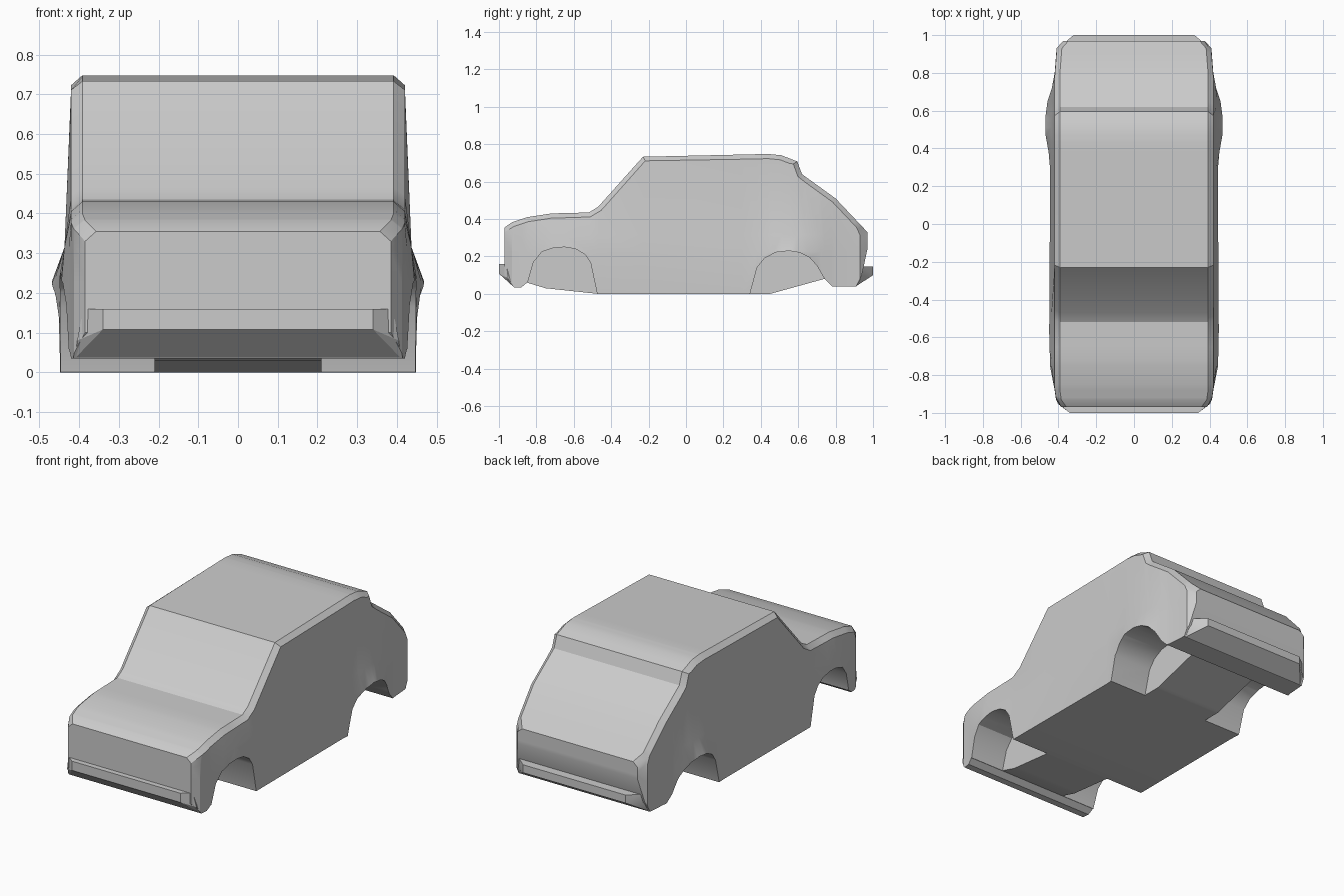
import bpy, bmesh
from mathutils import Vector

if "Cube" in bpy.data.objects:
    bpy.data.objects.remove(bpy.data.objects["Cube"])

# Side profile (y, z): upper line, lower line; and plan outline (y, half width)
TOP = [(-.97, .355), (-.93, .383), (-.85, .41), (-.72, .43), (-.52, .435), (-.47, .465),
       (-.23, .733), (.44, .748), (.51, .741), (.595, .708), (.62, .64), (.80, .51), (.97, .33)]
BOTTOM = [(-.97, .10), (-.92, .035), (-.88, .035), (-.85, .06), (-.75, .03), (-.47, 0),
          (.45, 0), (.74, .08), (.78, .04), (.91, .04), (.94, .10), (.97, .24)]
WIDTH = [(-.97, .385), (-.93, .413), (-.88, .42), (-.75, .445), (-.65, .452), (-.47, .447),
         (.30, .445), (.38, .452), (.47, .468), (.56, .470), (.65, .458), (.72, .435),
         (.80, .42), (.93, .41), (.97, .375)]


def at(line, y):
    for (y0, v0), (y1, v1) in zip(line, line[1:]):
        if y <= y1:
            return v0 + (v1 - v0) * (y - y0) / (y1 - y0)
    return line[-1][1]


def make(name, bm):
    bmesh.ops.recalc_face_normals(bm, faces=bm.faces)
    mesh = bpy.data.meshes.new(name)
    bm.to_mesh(mesh)
    bm.free()
    ob = bpy.data.objects.new(name, mesh)
    bpy.context.collection.objects.link(ob)
    return ob


def activate(ob):
    bpy.ops.object.select_all(action='DESELECT')
    ob.select_set(True)
    bpy.context.view_layer.objects.active = ob


def section(y):
    """Cross-section: chamfered roof edge, belt, fender bulge, sill."""
    zt, zb, w = at(TOP, y), at(BOTTOM, y), at(WIDTH, y)
    shoulder = min(.42, w)
    slope = (at(TOP, min(y + .01, .97)) - at(TOP, max(y - .01, -.97))) / .02
    n = Vector((-slope, 1)).normalized() * .025
    if abs(y) > .96:
        n = Vector((0, .025))
    belt = min(.315, zt - .05)
    half = [(shoulder - .028, y, zt),
            (shoulder, y - n.x, zt - n.y),
            (min(.437, w), y, belt),
            (w, y, min(max(.225, zb + .02), belt - .015)),
            (min(.45, w), y, zb)]
    return half + [(-x, yy, z) for x, yy, z in reversed(half)]


# Body shell lofted along its length
stations = sorted({p[0] for p in TOP + BOTTOM + WIDTH})
bm = bmesh.new()
rings = [[bm.verts.new(p) for p in section(y)] for y in stations]
for a, b in zip(rings, rings[1:]):
    for i in range(len(a)):
        j = (i + 1) % len(a)
        bm.faces.new((a[i], a[j], b[j], b[i]))
bm.faces.new(rings[0])
bm.faces.new(rings[-1])
body = make("car_body", bm)

# Wheel wells cut from both sides, leaving a central floor
FRONT_ARCH = [(-.87, -.1), (-.847, .06), (-.815, .17), (-.77, .225), (-.71, .245), (-.65, .25),
              (-.59, .24), (-.54, .21), (-.51, .165), (-.475, 0), (-.46, -.1)]
REAR_ARCH = [(.32, -.1), (.342, 0), (.38, .14), (.42, .19), (.48, .222), (.55, .23),
             (.61, .22), (.66, .195), (.70, .15), (.74, .08), (.76, -.1)]
for name, arch in (("front", FRONT_ARCH), ("rear", REAR_ARCH)):
    for s in (-1, 1):
        bm = bmesh.new()
        ends = [[bm.verts.new((s * x, y, z)) for y, z in arch] for x in (.21, .6)]
        for i in range(len(arch)):
            j = (i + 1) % len(arch)
            bm.faces.new((ends[0][i], ends[0][j], ends[1][j], ends[1][i]))
        for e in ends:
            bm.faces.new(e)
        cutter = make(name + "_well_cutter", bm)
        cutter.hide_render = True
        activate(body)
        mod = body.modifiers.new("well", 'BOOLEAN')
        mod.operation = 'DIFFERENCE'
        mod.solver = 'EXACT'
        mod.object = cutter
        bpy.ops.object.modifier_apply(modifier=mod.name)
        bpy.data.objects.remove(cutter)
activate(body)
bpy.ops.object.shade_smooth_by_angle(angle=.45)


# Bumpers: tapered shelf with a sloping underside
def bumper(name, s, points):
    bm = bmesh.new()
    for x, y, z in points:
        for side in (-1, 1):
            bm.verts.new((side * x, s * y, z))
    res = bmesh.ops.convex_hull(bm, input=bm.verts)
    junk = [v for v in bm.verts if not v.link_faces]
    bmesh.ops.delete(bm, geom=junk, context='VERTS')
    ob = make(name, bm)
    activate(ob)
    bpy.ops.object.shade_smooth_by_angle(angle=.45)


bumper("front_bumper", -1, [(.34, 1, .16), (.34, 1, .108), (.39, .96, .16),
                            (.405, .95, .08), (.41, .92, .036), (.41, .90, .036), (.39, .90, .16)])
bumper("rear_bumper", 1, [(.32, 1, .145), (.32, 1, .10), (.38, .95, .145),
                          (.40, .93, .075), (.40, .91, .041), (.40, .88, .041), (.38, .88, .145)])
